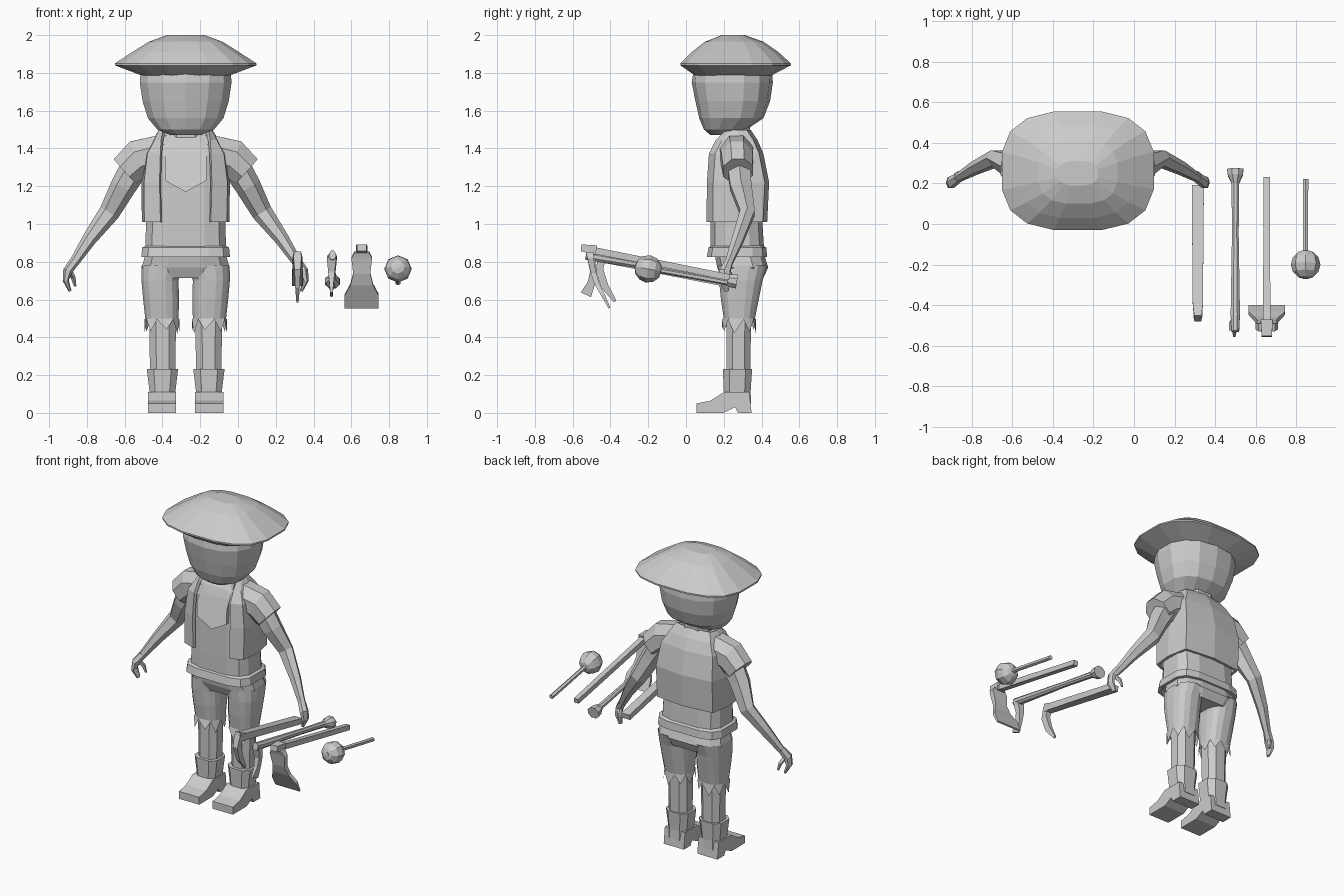
import bpy, bmesh
from math import cos, sin, pi, copysign
from mathutils import Vector

cube = bpy.data.objects.get("Cube")
if cube:
    bpy.data.objects.remove(cube)

grey = bpy.data.materials.new("plain grey")
grey.use_nodes = True
grey.diffuse_color = (0.6, 0.6, 0.6, 1)
grey.node_tree.nodes["Principled BSDF"].inputs["Base Color"].default_value = (0.6, 0.6, 0.6, 1)

BODY_X = -0.277  # centre line of the figure


def finish(name, bm, x=0.0, mirror=False):
    bmesh.ops.recalc_face_normals(bm, faces=bm.faces)
    mesh = bpy.data.meshes.new(name)
    bm.to_mesh(mesh)
    bm.free()
    mesh.materials.append(grey)
    obj = bpy.data.objects.new(name, mesh)
    obj.location.x = x
    bpy.context.collection.objects.link(obj)
    if mirror:
        mod = obj.modifiers.new("mirror", 'MIRROR')
        mod.merge_threshold = 0.0005
    return obj


def loft(name, sections, x=0.0, mirror=False, closed=True, caps=True):
    """Skin a list of equally long point rings."""
    bm = bmesh.new()
    rings = [[bm.verts.new(p) for p in s] for s in sections]
    n = len(rings[0])
    for a, b in zip(rings, rings[1:]):
        for i in range(n if closed else n - 1):
            j = (i + 1) % n
            bm.faces.new((a[i], a[j], b[j], b[i]))
    if closed and caps:
        bm.faces.new(rings[0])
        bm.faces.new(rings[-1])
    return finish(name, bm, x, mirror)


def power(v, p):
    return copysign(abs(v) ** (2 / p), v)


def oval(z, cx, rx, front, back, n=12, p=2.5):
    """Horizontal rounded ring between a front and a back y."""
    cy, ry = (front + back) / 2, (back - front) / 2
    angles = [2 * pi * (i + 0.5) / n for i in range(n)]
    pts = [(power(cos(a), p), power(sin(a), p)) for a in angles]
    mx, my = max(q[0] for q in pts), max(q[1] for q in pts)
    return [Vector((cx + rx * u / mx, cy + ry * v / my, z)) for u, v in pts]


def tube(name, path, sizes, n=6, ref=(1, 0, 0), x=0.0, mirror=False):
    """Sweep a ring along a path; sizes are half widths (along ref, across)."""
    pts = [Vector(p) for p in path]
    sections = []
    k = 1.414 if n == 4 else 1
    for i, p in enumerate(pts):
        t = (pts[min(i + 1, len(pts) - 1)] - pts[max(i - 1, 0)]).normalized()
        a = Vector(ref)
        a = (a - t * a.dot(t)).normalized()
        b = t.cross(a)
        w, h = sizes[i]
        sections.append([p + a * w * k * cos(2 * pi * (j + 0.5) / n)
                         + b * h * k * sin(2 * pi * (j + 0.5) / n) for j in range(n)])
    return loft(name, sections, x, mirror)


def prism(name, pts, offset, x=0.0, mirror=False):
    o = Vector(offset)
    return loft(name, [[Vector(p) for p in pts], [Vector(p) + o for p in pts]], x, mirror)


# Hat: hollow cone below, wide brim, low crown
hat = [(1.785, .23, .05, .45), (1.84, .375, -.03, .555), (1.85, .375, -.03, .555),
       (1.91, .283, .03, .49), (1.965, .195, .1, .41), (2.0, .1, .19, .31)]
loft("hat", [oval(z, 0, r, f, b, 16, 2.8) for z, r, f, b in hat], BODY_X)

# Head and neck
head = [(1.47, .08, .13, .26), (1.5, .15, .095, .32), (1.56, .2, .07, .41), (1.65, .228, .05, .445),
        (1.75, .243, .03, .46), (1.81, .238, .04, .455)]
loft("head", [oval(z, 0, r, f, b, 14, 2.4) for z, r, f, b in head], BODY_X)
loft("neck", [oval(z, 0, .1, .19, .34, 8) for z in (1.42, 1.54)], BODY_X)

# Shirt with hem band and sleeves
shirt = [(.84, .215, .13, .415), (1.0, .21, .13, .405), (1.22, .21, .135, .41), (1.36, .2, .14, .385),
         (1.43, .17, .17, .36), (1.485, .12, .21, .33)]
loft("shirt", [oval(z, 0, r, f, b, 12, 3.5) for z, r, f, b in shirt], BODY_X)
band = [(.825, .215, .13, .41), (.825, .235, .11, .43), (.875, .23, .12, .425), (.885, .21, .135, .41)]
loft("hem_band", [oval(z, 0, r, f, b, 12, 4) for z, r, f, b in band], BODY_X, caps=False)
tube("sleeve", [(.1, .265, 1.385), (.25, .27, 1.345), (.32, .275, 1.28)],
     [(.1, .1), (.09, .11), (.085, .095)], 8, (0, 1, 0), BODY_X, True)

# Vest: half sheet wrapped round the chest, thickened and mirrored
vest_rows = [(1.01, .13, .222, .118, .42), (1.22, .135, .224, .12, .43),
             (1.37, .13, .205, .13, .4), (1.44, .125, .165, .165, .37), (1.492, .115, .135, .215, .335)]
rows = []
for z, edge, side, front, back in vest_rows:
    mid = (front + back) / 2
    rows.append([Vector(p) for p in ((edge, front, z), (side * .95, front + .03, z), (side, mid, z),
                                     (side * .9, back - .02, z), (0, back, z))])
vest = loft("vest", rows, BODY_X, True, closed=False)
thick = vest.modifiers.new("thickness", 'SOLIDIFY')
thick.thickness = 0.02
thick.offset = 0

# Neckerchief
prism("neckerchief", [(-.11, .2, 1.47), (-.11, .12, 1.33), (-.11, .115, 1.23), (0, .115, 1.17),
                      (.11, .115, 1.23), (.11, .12, 1.33), (.11, .2, 1.47)], (0, .03, 0), BODY_X)

# Arms and hands
tube("arm", [(.27, .28, 1.3), (.33, .29, 1.2), (.405, .325, 1.06), (.51, .275, .92), (.595, .225, .79)],
     [(.07, .075), (.065, .068), (.045, .055), (.035, .038), (.022, .025)], 6, (0, 1, 0), BODY_X, True)
tube("hand", [(.59, .228, .8), (.625, .205, .75), (.635, .205, .7), (.612, .215, .645)],
     [(.024, .026), (.032, .025), (.03, .016), (.015, .008)], 6, (0, 1, 0), BODY_X, True)
tube("thumb", [(.615, .22, .75), (.595, .245, .715), (.585, .255, .67)],
     [(.015, .015), (.014, .013), (.007, .007)], 5, (0, 1, 0), BODY_X, True)

# Trousers with ragged cuffs
hips = [(.85, .21, .15, .41), (.77, .232, .165, .435), (.715, .19, .19, .41)]
loft("trouser_hips", [oval(z, 0, r, f, b, 12, 3) for z, r, f, b in hips], BODY_X)
leg = [(.78, .125, .108, .17, .43), (.7, .136, .098, .175, .405), (.6, .13, .095, .185, .385),
       (.5, .126, .088, .2, .365)]
legs = [oval(z, c, r, f, b, 16) for z, c, r, f, b in leg]
cuff = oval(.5, .126, .093, .19, .37, 16)
for i, p in enumerate(cuff):
    p.z = .42 + .01 * (i % 3) if i % 2 else .495
loft("trouser_leg", legs + [cuff], BODY_X, True, caps=False)

# Lower legs and boots
loft("shin", [oval(z, .122, r, .215, b, 8) for z, r, b in ((.15, .066, .34), (.55, .072, .345))], BODY_X, True)
boot = [(.05, .066, .2, .345), (.11, .068, .2, .342), (.232, .083, .195, .35)]
loft("boot_shaft", [oval(z, .123, r, f, b, 8, 3) for z, r, f, b in boot], BODY_X, True)
side = [(.055, 0), (.055, .05), (.13, .065), (.2, .11), (.335, .11), (.347, 0), (.275, 0), (.26, .03), (.2, 0)]
prism("boot_foot", [(.05, y, z) for y, z in side], (.15, 0, 0), BODY_X, True)


# Hand tools, each lying in its own vertical plane
def tool(name, x, path, sizes, n=4):
    return tube(name, [(x, y, z) for y, z in path], sizes, n)


tool("sickle_handle", .315, [(.19, .69), (-.4, .81), (-.46, .825)], [(.03, .018), (.025, .022), (.018, .03)])
tool("sickle_blade", .315, [(-.44, .83), (-.46, .76), (-.43, .67), (-.375, .59)],
     [(.022, .018), (.016, .022), (.012, .02), (.006, .008)])

tool("pick_handle", .5, [(.27, .695), (.24, .7), (.2, .708), (-.05, .752), (-.45, .82), (-.53, .835)],
     [(.044, .04), (.04, .038), (.02, .02), (.018, .018), (.025, .025), (.02, .026)], 8)
tool("pick_blade", .495, [(-.505, .83), (-.49, .75), (-.5, .69), (-.53, .625)],
     [(.025, .02), (.018, .018), (.012, .02), (.006, .03)])

tool("hoe_handle", .655, [(.23, .718), (-.52, .866)], [(.016, .016), (.018, .018)])
tool("hoe_socket", .655, [(-.475, .862), (-.555, .874)], [(.03, .025), (.025, .018)])
tool("hoe_blade", .655, [(-.51, .85), (-.505, .82), (-.49, .74), (-.47, .68), (-.44, .625), (-.405, .555)],
     [(.04, .02), (.055, .016), (.045, .014), (.06, .012), (.09, .01), (.09, .005)])

tool("mallet_handle", .847, [(.22, .69), (-.27, .778)], [(.015, .015), (.014, .014)], 6)
bm = bmesh.new()
bmesh.ops.create_uvsphere(bm, u_segments=8, v_segments=6, radius=.073)
bmesh.ops.rotate(bm, verts=bm.verts, matrix=Vector((0, 0, 1)).rotation_difference(Vector((0, -.98, .18))).to_matrix())
bmesh.ops.translate(bm, verts=bm.verts, vec=(.847, -.2, .762))
finish("mallet_ball", bm)
